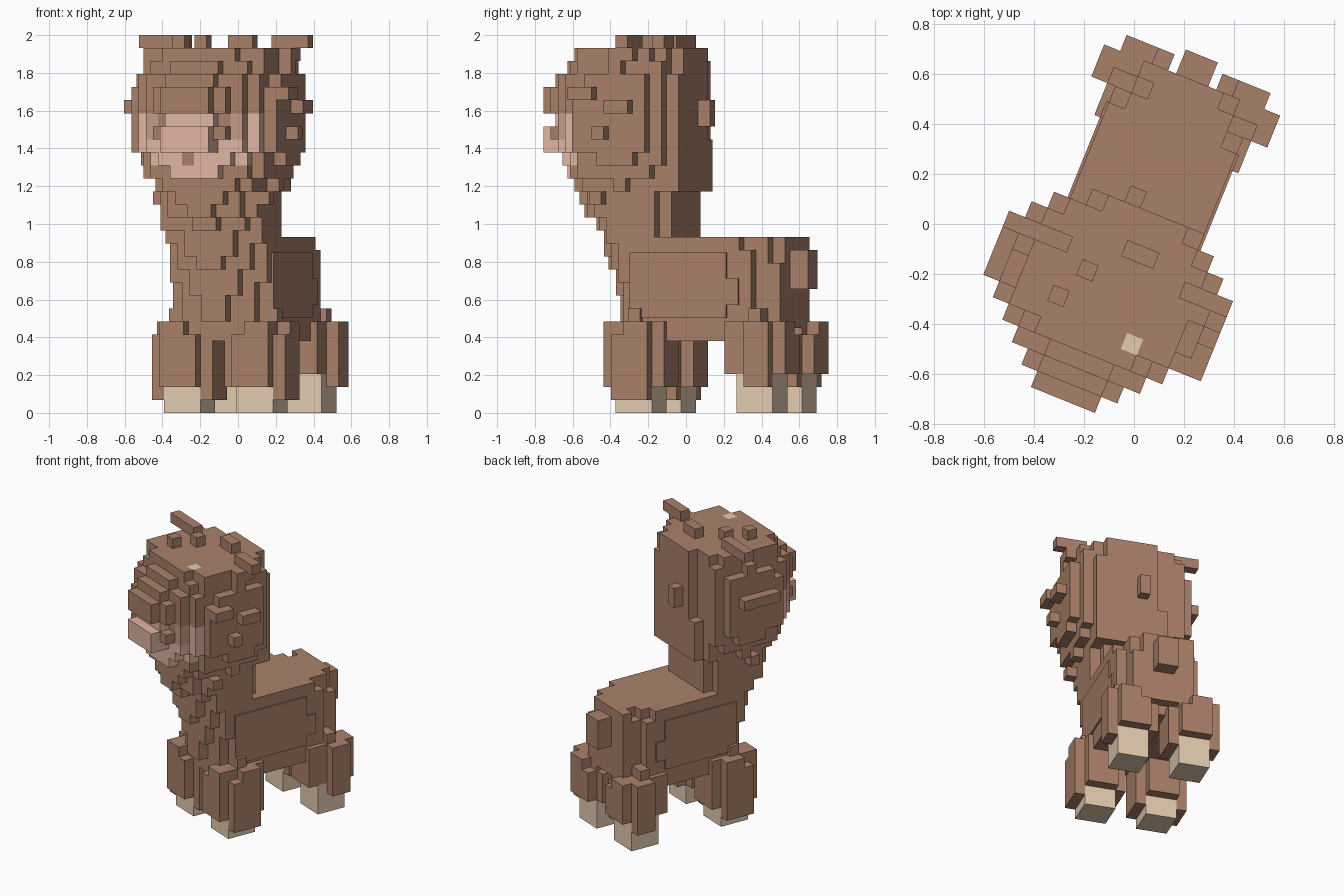
import bpy, bmesh, math, random
from mathutils import Matrix, Vector

if "Cube" in bpy.data.objects:
    bpy.data.objects.remove(bpy.data.objects["Cube"])

random.seed(4)
V = 2 / 29                                   # voxel size
TURN = Matrix.Rotation(math.radians(-22), 4, 'Z')


def material(name, rgb):
    m = bpy.data.materials.new(name)
    m.diffuse_color = (*rgb, 1)
    m.use_nodes = True
    m.node_tree.nodes["Principled BSDF"].inputs["Base Color"].default_value = m.diffuse_color
    return m


MATS = [material("brown wool", (0.402, 0.216, 0.143)),
        material("beige hoof", (0.775, 0.605, 0.437)),
        material("pink muzzle", (0.750, 0.465, 0.370)),
        material("dull pink muzzle", (0.570, 0.330, 0.245))]
BROWN, BEIGE, PINK, DULL = range(4)
SIDES = {(1, 0, 0): [(1, 0, 0), (1, 1, 0), (1, 1, 1), (1, 0, 1)],
         (-1, 0, 0): [(0, 0, 0), (0, 0, 1), (0, 1, 1), (0, 1, 0)],
         (0, 1, 0): [(0, 1, 0), (0, 1, 1), (1, 1, 1), (1, 1, 0)],
         (0, -1, 0): [(0, 0, 0), (1, 0, 0), (1, 0, 1), (0, 0, 1)],
         (0, 0, 1): [(0, 0, 1), (1, 0, 1), (1, 1, 1), (0, 1, 1)],
         (0, 0, -1): [(0, 0, 0), (0, 1, 0), (1, 1, 0), (1, 0, 0)]}


def box(cells, x, y, z, mat=BROWN):
    """Fill a block of voxels, given as (from, to) ranges."""
    for i in range(*x):
        for j in range(*y):
            for k in range(*z):
                cells[i, j, k] = mat


def layer(cells, k, half, front, back):
    """Fill one horizontal layer: round in front, flatter at the back."""
    mid = max(back - 4.5, (front + back) / 2)
    for i in range(-8, 8):
        for j in range(-12, 12):
            d = j + .5 - mid
            b, p = (mid - front, 2.1) if d < 0 else (back - mid, 2.6)
            if abs((i + .5) / half) ** p + abs(d / b) ** p <= 1:
                cells[i, j, k] = BROWN


def build(name, cells, shift=(0, 0, 0), paint=None):
    """Turn the outer sides of the voxels into a mesh with merged flat faces."""
    bm = bmesh.new()
    for c, mat in cells.items():
        for n, quad in SIDES.items():
            if tuple(a + b for a, b in zip(c, n)) in cells:
                continue
            f = bm.faces.new([bm.verts.new((Vector(c) + Vector(q) + Vector(shift)) * V)
                              for q in quad])
            f.material_index = paint(c, n, mat) if paint else mat
    bmesh.ops.remove_doubles(bm, verts=bm.verts, dist=1e-4)
    bmesh.ops.dissolve_limit(bm, angle_limit=0.01, verts=bm.verts, edges=bm.edges,
                             delimit={'MATERIAL'})
    bm.transform(TURN)
    me = bpy.data.meshes.new(name)
    bm.to_mesh(me)
    bm.free()
    for m in MATS:
        me.materials.append(m)
    ob = bpy.data.objects.new(name, me)
    bpy.context.collection.objects.link(ob)


# Head and neck: layer height, half width, front, back
head = {}
PROFILE = [(7, 3.9, -4.6, 0), (8, 3.9, -4.6, 0), (9, 3.9, -4.7, 0), (10, 3.9, -4.9, 0),
           (11, 3.9, -5.6, 0), (12, 3.9, -5.7, 0), (13, 4, -6.1, 0), (14, 4, -6.6, .2),
           (15, 4.1, -7.6, .7), (16, 4.1, -8, 1), (17, 4.5, -8.5, 1),
           (18, 5.2, -9, 1), (19, 5.7, -9.5, 1), (20, 6.2, -9.9, 1),
           (21, 6.2, -10, 1), (22, 6.2, -9.9, 1), (23, 6.2, -10, 1),
           (24, 6.2, -10, 1), (25, 6.1, -9.8, 1), (26, 5.5, -8.9, 1),
           (27, 5.4, -8.4, .6)]
for row in PROFILE:
    layer(head, *row)
for k in range(13, 28):                      # flat plate at the back of head and neck
    for i in range(-7, 7):
        head.pop((i, 0, k), None)
    if k < 16:
        for i in (-5, -4, 3, 4):
            head.pop((i, -1, k), None)
    if k > 16:
        box(head, (-3 if k < 21 else -2, 4 if k < 26 else 3), (0, 1), (k, k + 1))

# Scattered wool tufts on the sides of the head and neck
for (i, j, k) in list(head):
    for d in (-1, 1):
        if 14 <= k < 27 and -8 < j < -1 and (i + d, j, k) not in head \
                and abs(i) < 5 and random.random() < .1:
            head[i + d, j, k] = BROWN
for x, y, z in [((6, 7), (-7, -5), (24, 25)), ((6, 7), (-4, -2), (23, 24)),
                ((-7, -6), (-6, -2), (23, 24)), ((6, 7), (-5, -4), (21, 22)),
                ((-1, 0), (1, 2), (22, 24)), ((-2, -1), (-4, -3), (28, 29)),
                ((-3, -2), (-6, -5), (28, 29)), ((0, 2), (-2, -1), (28, 29)),
                ((-2, 2), (-11, -8), (23, 25))]:         # last one is the fringe
    box(head, x, y, z)

# Ears
box(head, (-7, -3), (-3, -2), (28, 29))
box(head, (4, 7), (-3, -2), (28, 29))
box(head, (4, 6), (-4, -2), (27, 28))

# Muzzle
box(head, (-2, 2), (-11, -8), (20, 22), PINK)


def paint_face(c, n, mat):
    i, j, k = c
    u = abs(i + .5)
    if j < -6 and u < {18: 2, 19: 4, 20: 5, 21: 5, 22: 5}.get(k, 0):
        if (i, k) == (-1, 19) or (k > 20 and 2 < u < 3):  # mouth and brown cheeks
            return BROWN
        return DULL if k > 20 and 3 < u < 4 else PINK
    if (i, j) == (2, -7) and k >= 26 and n[2] == 1:      # pale patch on the crown
        return BEIGE
    return mat


build("head_and_neck", head, paint=paint_face)

# Body: rounded at the chest and rump; rear ends of the wide, middle and narrow slabs
body = {}
for k in range(6, 14):
    wide, mid, narrow = {6: (6, 8, 8), 12: (7, 8, 9), 13: (6, 7, 9)}.get(k, (7, 9, 9))
    box(body, (-4, 4), (-3, wide), (k, k + 1))
    box(body, (-3, 3), (-4, mid), (k, k + 1))
    box(body, (-2, 2), (-4, narrow), (k, k + 1))
build("body", body, (0, 0, -.5))

# Tail and rump tufts
tail = {}
box(tail, (-1, 1), (7, 10), (9, 12))
build("tail", tail, (0, .5, .5))
rump = {}
for i, j, k in [(-3, 8, 12), (2, 7, 12), (-4, 6, 11), (3, 6, 11)]:
    box(rump, (i, i + 1), (j, j + 1), (k, k + 2))
build("rump_tufts", rump, (0, 0, -.5))

# Raised wool on the flanks, legs and hooves, mirrored
for side, s in (("right", 1), ("left", -1)):
    flank = {}
    i = 3 if s > 0 else -4
    box(flank, (i, i + 1), (-3, 5), (7, 12))
    box(flank, (i, i + 1), (5, 6), (8, 10))
    build("flank_wool_" + side, flank, (s * .15, 0, .3))

    for part, v, low in (("front", -4, 2), ("hind", 6, 3)):
        leg = {}
        box(leg, (0, 3), (v, v + 3), (0, low), BEIGE)               # hoof
        box(leg, (0, 3), (v, v + 3), (low, 7))                      # core
        box(leg, (0, 3), (v - 1, v + 4), (low, 6))                  # wool front and back
        box(leg, (1, 3), (v - 1, v + 4), (6, 7))
        start = v if part == "front" else v + 1
        box(leg, (3, 4), (start, v + 3), (low - 1, 6))              # wool outside
        box(leg, (3, 4), (v + 1, v + 3), (6, 7))
        box(leg, (-1, 0), (v, v + 3), (low - 1 if s < 0 else low, 6))   # wool inside
        box(leg, (1, 3), (v + 1, v + 2), (7, 8))
        if s < 0:
            leg = {(-1 - a, b, c): m for (a, b, c), m in leg.items()}
        build(f"{part}_leg_{side}", leg, (s * 1.5, 0, 0))
